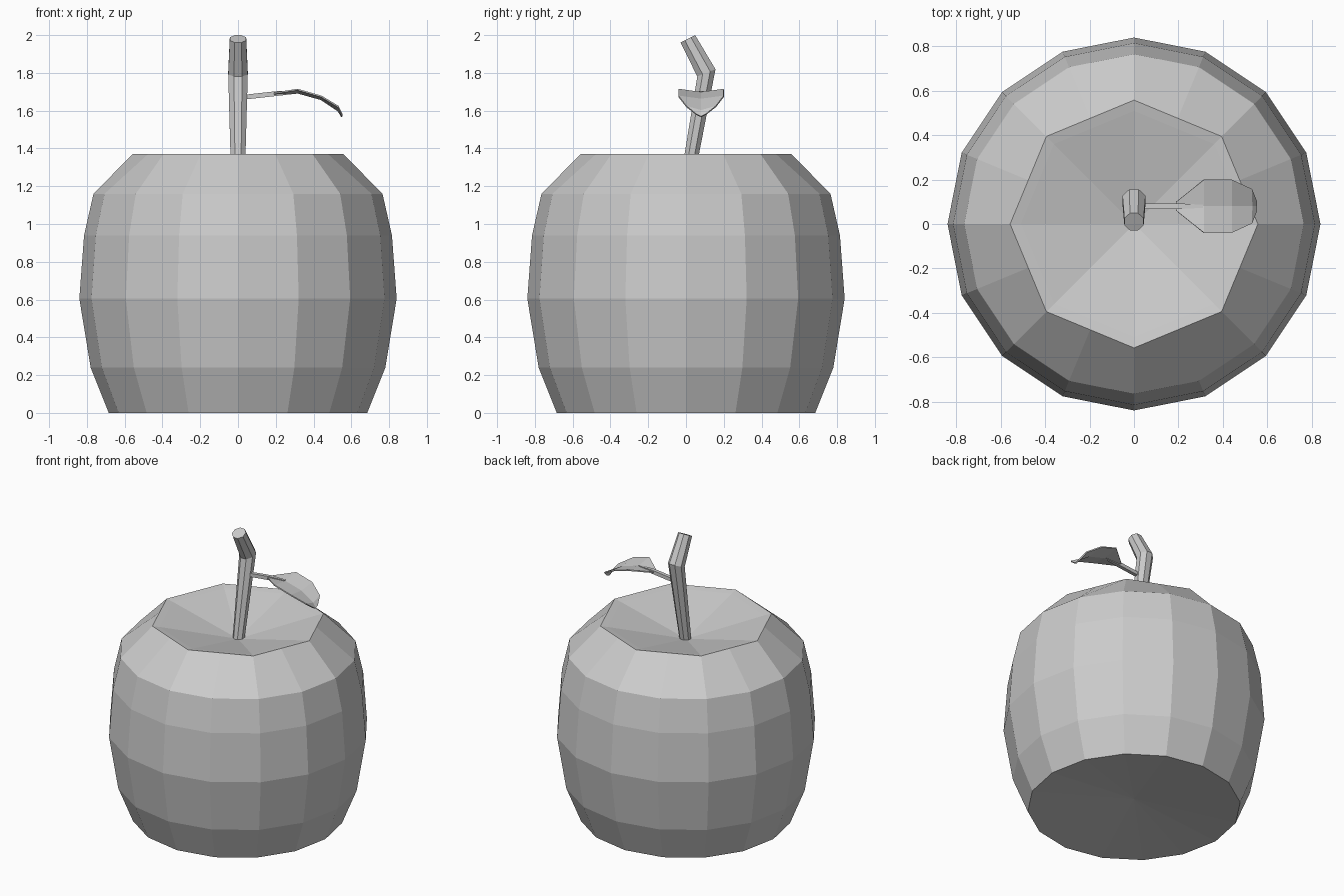
import bpy, bmesh
from math import cos, sin, pi
from mathutils import Vector

if "Cube" in bpy.data.objects:
    bpy.data.objects.remove(bpy.data.objects["Cube"])


def finish(name, bm):
    bmesh.ops.recalc_face_normals(bm, faces=bm.faces)
    me = bpy.data.meshes.new(name)
    bm.to_mesh(me)
    bm.free()
    ob = bpy.data.objects.new(name, me)
    bpy.context.collection.objects.link(ob)
    return ob


def loft(name, rings, start=None, end=None):
    """Skin closed rings of points; close ends with a fan point or a flat cap."""
    bm = bmesh.new()
    loops = [[bm.verts.new(p) for p in r] for r in rings]
    n = len(loops[0])
    for a, b in zip(loops, loops[1:]):
        for i in range(n):
            j = (i + 1) % n
            bm.faces.new((a[i], a[j], b[j], b[i]))
    for loop, tip in ((loops[0], start), (loops[-1], end)):
        if tip is None:
            bm.faces.new(loop)
        else:
            c = bm.verts.new(tip)
            for i in range(n):
                bm.faces.new((loop[i], loop[(i + 1) % n], c))
    return finish(name, bm)


def body_ring(r, z, octagon=False):
    pts = []
    for i in range(16):
        k = r * cos(pi / 8) if octagon and i % 2 else r
        pts.append((k * cos(i * pi / 8), k * sin(i * pi / 8), z))
    return pts


def tube_ring(centre, u, v, r, n):
    c, u, v = Vector(centre), Vector(u).normalized(), Vector(v).normalized()
    return [c + r * (u * cos((i + .5) * 2 * pi / n) + v * sin((i + .5) * 2 * pi / n))
            for i in range(n)]


# Fruit body: sixteen sides, octagonal rim, dished top and base
profile = [(.684, 0), (.78, .24), (.84, .605), (.815, .94), (.765, 1.16)]
rings = [body_ring(r, z) for r, z in profile]
rings += [body_ring(.558, 1.37, True), body_ring(.51, 1.36, True)]
loft("fruit_body", rings, start=(0, 0, .06), end=(0, 0, 1.235))

# Bent stem: eight sides
stem = [((0, 0, 1.2), (0, 1, -.2), .038),
        ((0, .108, 1.80), (0, 1, .4), .056),
        ((0, .01, 1.98), (0, 1, .5), .047)]
loft("stem", [tube_ring(c, (1, 0, 0), v, r, 8) for c, v, r in stem])

# Leaf stalk
stalk = [((.02, .08, 1.67), .018), ((.2, .08, 1.69), .018), ((.31, .08, 1.697), .01)]
loft("leaf_stalk", [tube_ring(c, (0, 1, 0), (0, 0, 1), r, 4) for c, r in stalk])

# Leaf blade: drooping, slightly folded along the middle
stations = [(.19, .02, 1.687, 1.692), (.315, .12, 1.695, 1.712), (.44, .12, 1.66, 1.676),
            (.53, .078, 1.6, 1.622), (.55, .025, 1.568, 1.58)]
bm = bmesh.new()
rows = [[bm.verts.new((x, .08 + s * w, ze if s else zm)) for s in (-1, 0, 1)]
        for x, w, zm, ze in stations]
for a, b in zip(rows, rows[1:]):
    for i in range(2):
        bm.faces.new((a[i], b[i], b[i + 1], a[i + 1]))
leaf = finish("leaf_blade", bm)
mod = leaf.modifiers.new("thickness", 'SOLIDIFY')
mod.thickness = .008
mod.offset = 0
